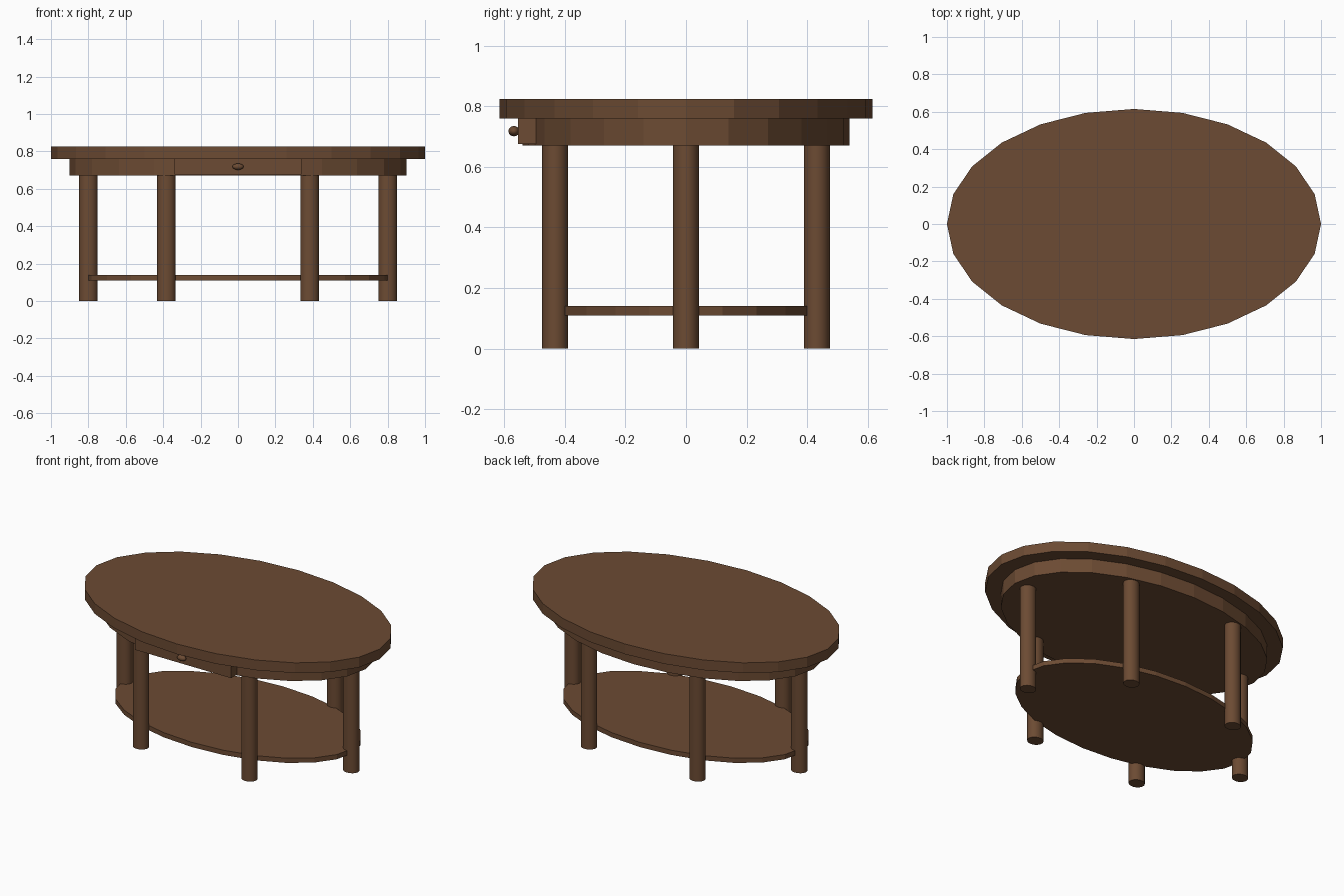
import bpy
from math import radians

cube = bpy.data.objects.get("Cube")
if cube:
    bpy.data.objects.remove(cube, do_unlink=True)

# One dark wood colour throughout
wood = bpy.data.materials.new("dark_brown_wood")
wood.use_nodes = True
colour = (0.15, 0.07, 0.033, 1)
wood.diffuse_color = colour
wood.node_tree.nodes["Principled BSDF"].inputs["Base Color"].default_value = colour


def finish(name, scale, smooth=False):
    ob = bpy.context.object
    ob.name = name
    ob.scale = scale
    bpy.ops.object.transform_apply(location=False, rotation=False, scale=True)
    ob.data.materials.append(wood)
    if smooth:
        bpy.ops.object.shade_smooth_by_angle(angle=radians(40))
    return ob


def oval(name, x, y, rx, ry, z0, z1, sides=24, smooth=False):
    """Elliptical prism with a corner on the x axis."""
    bpy.ops.mesh.primitive_cylinder_add(
        vertices=sides, radius=1, depth=1, location=(x, y, (z0 + z1) / 2))
    return finish(name, (rx, ry, z1 - z0), smooth)


# Top, apron and lower shelf
oval("table_top", 0, 0, 1.0, 0.615, 0.76, 0.825)
oval("apron", 0, 0, 0.9, 0.54, 0.67, 0.76)
oval("lower_shelf", 0, 0, 0.81, 0.465, 0.11, 0.14)

# Six round legs
for side, s in (("left", 1), ("right", -1)):
    for place, x, y in (("front", 0.383, -0.432), ("middle", 0.8, 0),
                        ("back", 0.383, 0.432)):
        oval(f"{place}_{side}_leg", s * x, y, 0.049, 0.043, 0, 0.68, 32, True)

# Drawer with a flattened knob
bpy.ops.mesh.primitive_cube_add(size=1, location=(0, -0.5, 0.7175))
finish("drawer", (0.68, 0.11, 0.085))
bpy.ops.mesh.primitive_uv_sphere_add(
    segments=24, ring_count=12, radius=1, location=(0, -0.568, 0.718))
finish("drawer_knob", (0.03, 0.018, 0.017), True)
